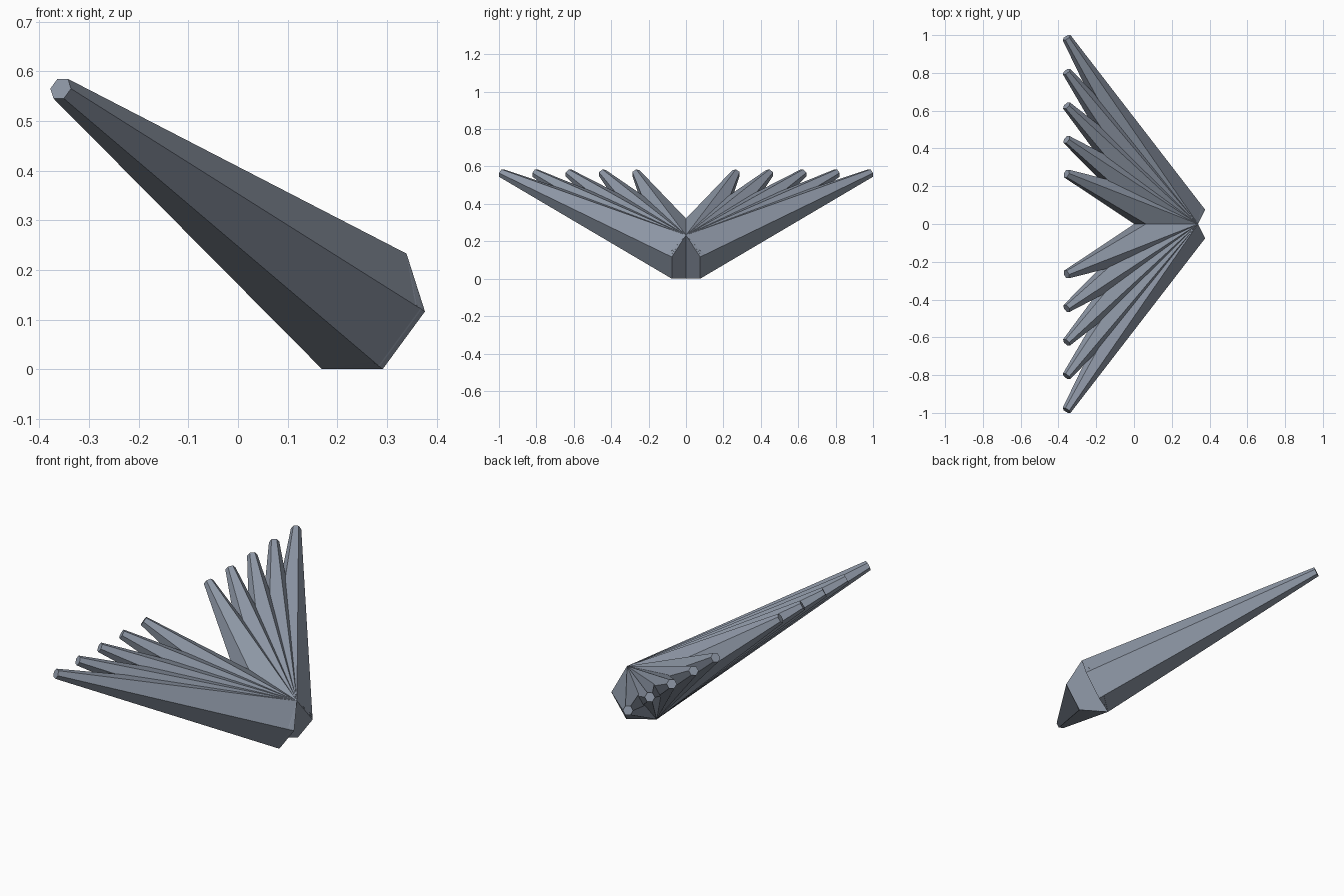
import bpy
from math import cos, sin, tau
from mathutils import Vector

if "Cube" in bpy.data.objects:
    bpy.data.objects.remove(bpy.data.objects["Cube"])

ROOT = Vector((0.254, 0, 0.1168))   # shared root of all blades
ROOT_R, TIP_R = 0.144, 0.0245
SIDES = 6

steel = bpy.data.materials.new("blue_grey")
steel.diffuse_color = (0.27, 0.31, 0.38, 1)
steel.use_nodes = True
steel.node_tree.nodes["Principled BSDF"].inputs["Base Color"].default_value = steel.diffuse_color


def blade(name, tip, side):
    """Tapered hexagonal blade whose first corner lies in the y = 0 plane."""
    axis = (tip - ROOT).normalized()
    u = Vector((axis.z, 0, -axis.x)).normalized()
    v = axis.cross(u)
    ring = [u * cos(tau * i / SIDES) + v * sin(tau * i / SIDES) for i in range(SIDES)]
    verts = [ROOT + d * ROOT_R for d in ring] + [tip + d * TIP_R for d in ring]
    faces = [(i, (i + 1) % SIDES, SIDES + (i + 1) % SIDES, SIDES + i) for i in range(SIDES)]
    faces += [tuple(reversed(range(SIDES))), tuple(range(SIDES, 2 * SIDES))]
    # opposite wing: reflect in y and flip the winding
    if side < 0:
        verts = [Vector((p.x, -p.y, p.z)) for p in verts]
        faces = [tuple(reversed(f)) for f in faces]
    mesh = bpy.data.meshes.new(name)
    mesh.from_pydata(verts, [], faces)
    mesh.materials.append(steel)
    obj = bpy.data.objects.new(name, mesh)
    bpy.context.collection.objects.link(obj)


# Two mirrored fans of five blades
for side, label in ((1, "left"), (-1, "right")):
    for i in range(5):
        blade(f"{label}_blade_{i + 1}", Vector((-0.357, 0.267 + 0.18 * i, 0.565)), side)
